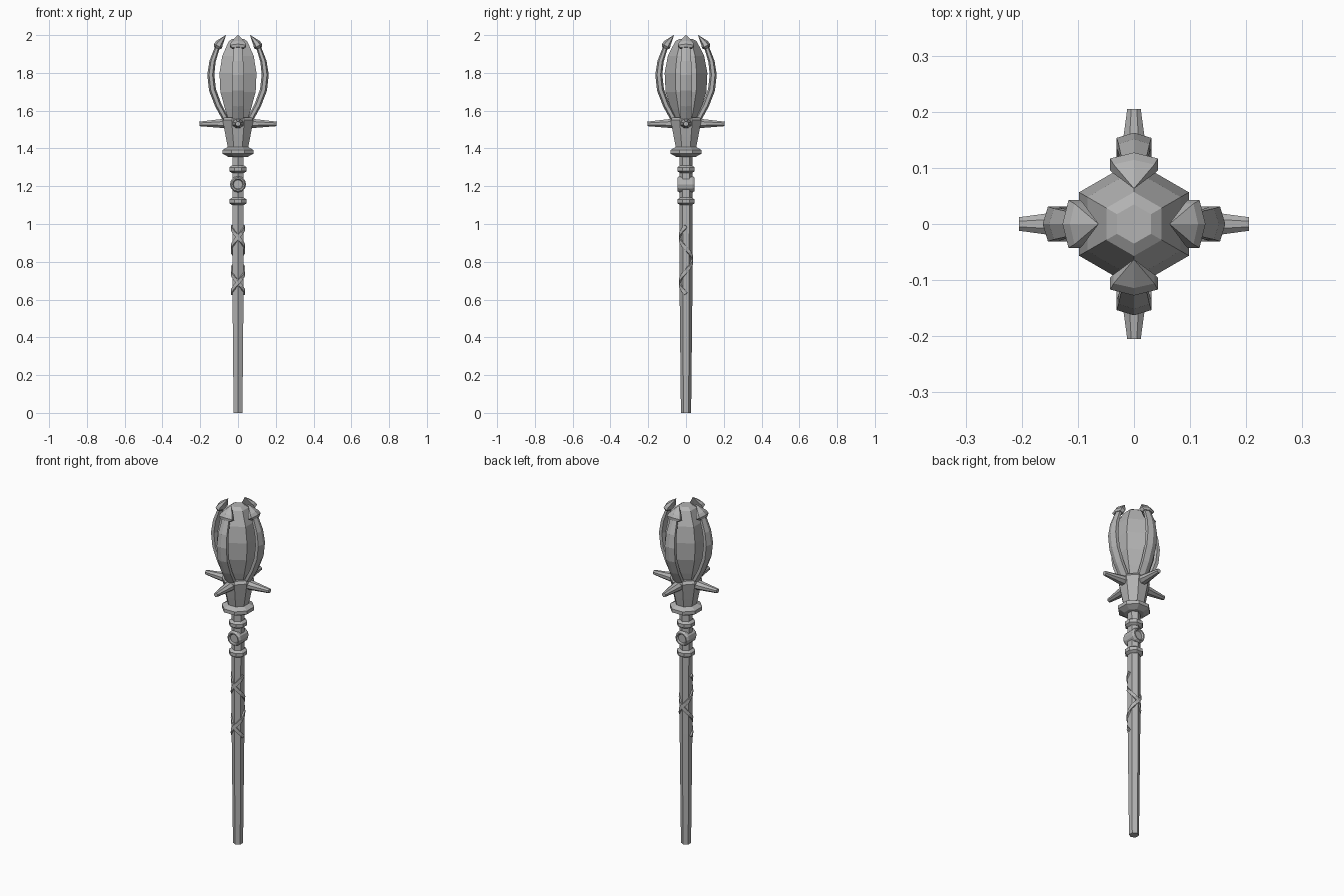
import bpy, math
from math import pi, sin, cos
from mathutils import Vector, Matrix

cube = bpy.data.objects.get("Cube")
if cube:
    bpy.data.objects.remove(cube, do_unlink=True)

metal = bpy.data.materials.new("grey metal")
metal.use_nodes = True
GREY = (0.45, 0.45, 0.45, 1)
metal.diffuse_color = GREY
metal.node_tree.nodes["Principled BSDF"].inputs["Base Color"].default_value = GREY


def skin(name, rings):
    """Join rings of points into a closed, capped, flat-shaded solid."""
    n = len(rings[0])
    verts = [p for ring in rings for p in ring]
    faces = [(i * n + j, i * n + (j + 1) % n, (i + 1) * n + (j + 1) % n, (i + 1) * n + j)
             for i in range(len(rings) - 1) for j in range(n)]
    faces += [tuple(reversed(range(n))), tuple(range(len(verts) - n, len(verts)))]
    mesh = bpy.data.meshes.new(name)
    mesh.from_pydata(verts, [], faces)
    mesh.materials.append(metal)
    obj = bpy.data.objects.new(name, mesh)
    bpy.context.collection.objects.link(obj)
    return obj


def lathe(name, profile, sides, turn=0.0):
    """Turn (radius, height) pairs around z; turn is the first corner's angle."""
    return skin(name, [[(r * cos(turn + 2 * pi * j / sides), r * sin(turn + 2 * pi * j / sides), z)
                        for j in range(sides)] for r, z in profile])


def sweep(name, path, sizes, sides, up):
    """Sweep a flattened polygon along a path; up(p) gives its thin direction."""
    rings = []
    for i, p in enumerate(path):
        along = (path[min(i + 1, len(path) - 1)] - path[max(i - 1, 0)]).normalized()
        side = along.cross(up(p)).normalized()
        thin = side.cross(along)
        w, t = sizes[i]
        angles = [2 * pi * (j + 0.5) / sides for j in range(sides)]
        rings.append([p + side * w * cos(a) + thin * t * sin(a) for a in angles])
    return skin(name, rings)


HEX = pi / 2    # corners front and back
OCT = pi / 8    # flats on the axes

# Tapered shaft
lathe("shaft", [(0.027, 0), (0.034, 0.65), (0.035, 1.38)], 6, HEX)

# Collars along the upper shaft
for name, z in (("lower_collar", 1.12), ("upper_collar", 1.29)):
    lathe(name, [(0.034, z - 0.02), (0.050, z - 0.01), (0.050, z + 0.01), (0.034, z + 0.02)], 8, OCT)
lathe("socket_collar", [(0.055, 1.355), (0.088, 1.372), (0.088, 1.392), (0.055, 1.41)], 8, OCT)

# Round boss through the shaft, dished at both ends
boss = lathe("round_boss", [(0.024, -0.036), (0.029, -0.046), (0.036, -0.046), (0.043, -0.034),
                            (0.043, 0.034), (0.036, 0.046), (0.029, 0.046), (0.024, 0.036)], 12)
boss.data.transform(Matrix.Translation((0, 0, 1.21)) @ Matrix.Rotation(pi / 2, 4, 'X'))

# Two strands winding opposite ways around the grip
for name, start, spin in (("left_strand", 0, -1), ("right_strand", pi, 1)):
    steps = 18
    path = []
    for i in range(steps + 1):
        a = start + spin * 3 * pi * i / steps
        path.append(Vector((0.032 * cos(a), 0.032 * sin(a), 0.63 + 0.36 * i / steps)))
    sweep(name, path, [(0.013, 0.009)] * len(path), 4, lambda p: Vector((p.x, p.y, 0)))

# Socket cup and faceted crystal
lathe("socket_cup", [(0.057, 1.40), (0.070, 1.46), (0.088, 1.55), (0.076, 1.565)], 8, OCT)
lathe("crystal", [(0.055, 1.54), (0.080, 1.61), (0.108, 1.70), (0.113, 1.80),
                  (0.096, 1.89), (0.057, 1.967), (0.035, 1.98)], 6, HEX)

# Four claws with pointed heads, and four spikes
CLAW = [(0.062, 1.55), (0.105, 1.63), (0.135, 1.71), (0.144, 1.79), (0.135, 1.86), (0.106, 1.945)]
WIDTH = [0.032, 0.034, 0.036, 0.036, 0.032, 0.024]
for side, angle in (("left", 0), ("back", pi / 2), ("right", pi), ("front", -pi / 2)):
    out = Vector((cos(angle), sin(angle), 0))

    def at(r, z):
        return out * r + Vector((0, 0, z))

    def outward(p):
        return out

    sweep(side + "_claw", [at(*p) for p in CLAW], [(w, w * 0.52) for w in WIDTH], 6, outward)
    sweep(side + "_claw_head", [at(0.112, 1.93), at(0.106, 1.942), at(0.098, 1.958), at(0.064, 2.0)],
          [(0.034, 0.016), (0.049, 0.024), (0.042, 0.020), (0.001, 0.001)], 6, outward)
    sweep(side + "_spike", [at(0.06, 1.532), at(0.09, 1.532), at(0.205, 1.53)],
          [(0.032, 0.026), (0.030, 0.025), (0.013, 0.013)], 8, lambda p: Vector((0, 0, 1)))
